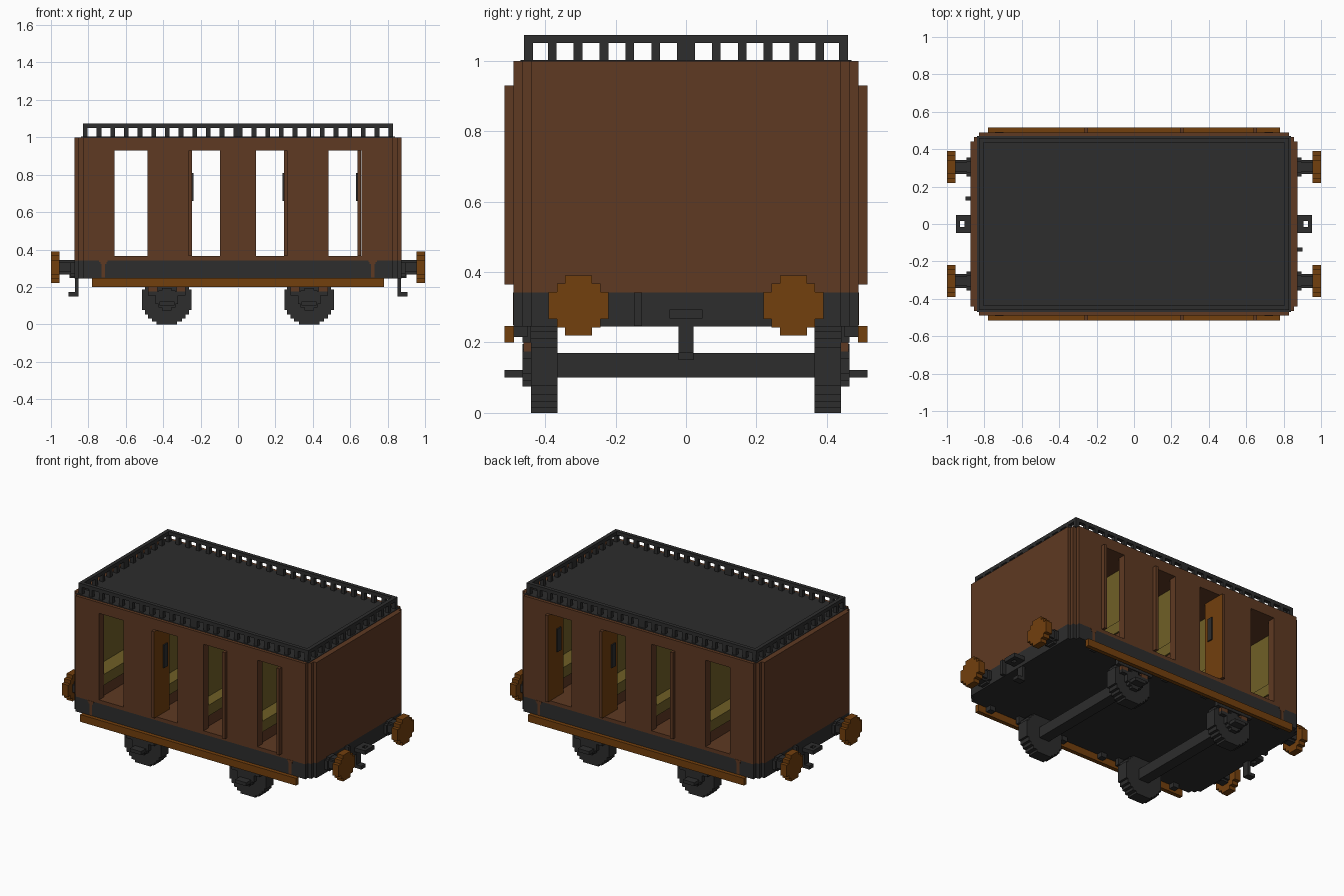
import bpy, bmesh
from mathutils import Vector

cube = bpy.data.objects.get("Cube")
if cube:
    bpy.data.objects.remove(cube, do_unlink=True)


def material(name, rgb):
    m = bpy.data.materials.new(name)
    m.use_nodes = True
    m.diffuse_color = (*rgb, 1)
    m.node_tree.nodes["Principled BSDF"].inputs["Base Color"].default_value = (*rgb, 1)
    return m


BROWN = material("brown wood", (0.112, 0.041, 0.016))
ORANGE = material("orange wood", (0.17, 0.05, 0.004))
DARK = material("dark iron", (0.026, 0.026, 0.026))
OLIVE = material("olive cushion", (0.16, 0.115, 0.02))


def finish(name, bm, *mats):
    mesh = bpy.data.meshes.new(name)
    bmesh.ops.recalc_face_normals(bm, faces=bm.faces)
    bm.to_mesh(mesh)
    bm.free()
    for m in mats:
        mesh.materials.append(m)
    ob = bpy.data.objects.new(name, mesh)
    bpy.context.collection.objects.link(ob)
    return ob


def boxes(name, mat, spans):
    """One object from boxes given as (x0, x1, y0, y1, z0, z1)."""
    bm = bmesh.new()
    for x0, x1, y0, y1, z0, z1 in spans:
        vs = bmesh.ops.create_cube(bm, size=1)["verts"]
        for v in vs:
            v.co = Vector(((x0 + x1) / 2 + v.co.x * (x1 - x0),
                           (y0 + y1) / 2 + v.co.y * (y1 - y0),
                           (z0 + z1) / 2 + v.co.z * (z1 - z0)))
    return finish(name, bm, mat)


def flip(span, sx, sy):
    """Mirror a box span in x and / or y."""
    x0, x1, y0, y1, z0, z1 = span
    xs, ys = sorted((x0 * sx, x1 * sx)), sorted((y0 * sy, y1 * sy))
    return (*xs, *ys, z0, z1)


def both_sides(spans):
    return [flip(s, 1, sy) for s in spans for sy in (-1, 1)]


def both_ends(spans):
    return [flip(s, k, k) for s in spans for k in (-1, 1)]


def stepped_outline(steps):
    """Closed outline with stair-stepped corners from one quadrant's steps."""
    q = []
    for i, (a, b) in enumerate(steps):
        q.append((a, b))
        if i + 1 < len(steps):
            q.append((steps[i + 1][0], b))
    r = q[::-1]
    return (q + [(-a, b) for a, b in r] + [(-a, -b) for a, b in q] + [(a, -b) for a, b in r])


def prism(name, mat, steps, axis, centre, lo, hi):
    """Extrude a stepped outline along an axis from lo to hi."""
    bm = bmesh.new()

    def place(a, b, h):
        if axis == "x":
            return (h, centre[0] + a, centre[1] + b)
        if axis == "y":
            return (centre[0] + a, h, centre[1] + b)
        return (centre[0] + a, centre[1] + b, h)
    face = bm.faces.new([bm.verts.new(place(a, b, lo)) for a, b in stepped_outline(steps)])
    top = bmesh.ops.extrude_face_region(bm, geom=[face])["geom"]
    shift = Vector(place(0, 0, hi)) - Vector(place(0, 0, lo))
    bmesh.ops.translate(bm, vec=shift, verts=[g for g in top if isinstance(g, bmesh.types.BMVert)])
    return finish(name, bm, mat)


# Body shell: chassis, floor, ceiling, roof
BODY = [(0.875, 0.44), (0.855, 0.465), (0.83, 0.49)]
prism("chassis", DARK, BODY, "z", (0, 0), 0.245, 0.342)
prism("floor", BROWN, BODY, "z", (0, 0), 0.342, 0.365)
prism("ceiling", BROWN, BODY, "z", (0, 0), 0.93, 1.0)
boxes("roof_plate", DARK, [(-0.84, 0.84, -0.47, 0.47, 0.998, 1.003)])

# Side wall pillars between the door openings
PILLARS = [(-0.83, -0.66), (-0.485, -0.265), (-0.095, 0.095), (0.265, 0.485), (0.66, 0.83)]
boxes("side_walls", BROWN, both_sides([(a, b, 0.44, 0.49, 0.365, 0.93) for a, b in PILLARS]))

# End walls with stepped corners
boxes("end_walls", BROWN, both_ends([
    (0.83, 0.855, -0.465, 0.465, 0.365, 0.93),
    (0.855, 0.875, -0.44, 0.44, 0.365, 0.93)]))

# Brown seams on the chassis sides, with a stepped flare at the top
seams = []
for sx in (-1, 1):
    for half, z0, z1 in ((0.01, 0.25, 0.342), (0.016, 0.322, 0.342), (0.022, 0.334, 0.342)):
        seams.append((sx * 0.72 - half, sx * 0.72 + half, 0.488, 0.492, z0, z1))
boxes("chassis_seams", BROWN, both_sides(seams))

# Running boards and their brackets
boxes("running_boards", ORANGE, both_sides([(-0.78, 0.78, 0.488, 0.515, 0.2, 0.247)]))
boxes("board_brackets", DARK, both_sides(
    [(x - 0.02, x + 0.02, 0.45, 0.49, 0.215, 0.246) for x in (-0.7, -0.15, 0.15, 0.7)]))

# Compartment seats: back in the middle of each pillar, a cushion on both faces
cushions, bases, backs = [], [], []
for a, b in PILLARS:
    a, b = a + 0.003, b - 0.003
    cushions.append((a, b, -0.44, 0.44, 0.44, 0.51))
    bases.append((a + 0.01, b - 0.01, -0.44, 0.44, 0.365, 0.44))
    if a < -0.7:
        backs.append((a, a + 0.06, -0.44, 0.44, 0.51, 0.93))
    elif b > 0.7:
        backs.append((b - 0.06, b, -0.44, 0.44, 0.51, 0.93))
    else:
        m = (a + b) / 2
        backs.append((m - 0.02, m + 0.02, -0.44, 0.44, 0.51, 0.93))
boxes("seat_cushions", OLIVE, cushions)
boxes("seat_backs", OLIVE, backs)
boxes("seat_bases", BROWN, bases)

# Open doors: the face towards the opening is orange and carries a handle
for x, inward in ((-0.255, 1), (0.255, -1), (0.648, -1)):
    doors = boxes("open_doors", BROWN,
                  both_sides([(x - 0.01, x + 0.01, 0.355, 0.515, 0.365, 0.93)]))
    doors.data.materials.append(ORANGE)
    for p in doors.data.polygons:
        if p.normal.x * inward > 0.5:
            p.material_index = 1
    hx = x + inward * 0.01
    boxes("door_handles", DARK, both_sides(
        [(min(hx, hx + inward * 0.008), max(hx, hx + inward * 0.008), 0.385, 0.425, 0.66, 0.81)]))

# Roof railing: top rail and evenly spaced posts
rail = both_sides([(-0.83, 0.83, 0.435, 0.46, 1.05, 1.073)])
rail += both_ends([(0.805, 0.83, -0.435, 0.435, 1.05, 1.073)])
boxes("roof_rail", DARK, rail)
posts = []
for k in range(12):
    x = 0.0125 + 0.0731 * k
    for sx in (-1, 1):
        posts += both_sides([(sx * x - 0.0125, sx * x + 0.0125, 0.435, 0.46, 1.0, 1.05)])
for k in range(6):
    y = 0.0125 + 0.0735 * k
    for sy in (-1, 1):
        posts += both_ends([(0.805, 0.83, sy * y - 0.0125, sy * y + 0.0125, 1.0, 1.05)])
boxes("rail_posts", DARK, posts)

# Wheels, axles, axle boxes and springs
WHEEL = [(0.132, 0.055), (0.118, 0.08), (0.1, 0.1), (0.08, 0.118), (0.055, 0.132)]
HUB = [(0.06, 0.025), (0.045, 0.045), (0.025, 0.06)]
for x in (-0.38, 0.38):
    for s in (-1, 1):
        prism("wheel", DARK, WHEEL, "y", (x, 0.132), s * 0.365, s * 0.44)
        prism("axle_box", DARK, HUB, "y", (x, 0.135), s * 0.44, s * 0.465)
    boxes("axle", DARK, [(x - 0.036, x + 0.036, -0.37, 0.37, 0.1, 0.17)])
    boxes("axle_step", DARK, both_sides([
        (x - 0.04, x + 0.04, 0.44, 0.515, 0.1, 0.122),
        (x - 0.1, x + 0.1, 0.44, 0.465, 0.155, 0.175),
        (x - 0.13, x + 0.13, 0.44, 0.465, 0.2, 0.246)]))
    boxes("spring_blocks", BROWN, both_sides(
        [(x + s * 0.075 - 0.025, x + s * 0.075 + 0.025, 0.44, 0.462, 0.175, 0.2) for s in (-1, 1)]))

# Buffers: round stepped heads on shanks
HEAD = [(0.085, 0.038), (0.062, 0.062), (0.038, 0.085)]
SHANK = [(0.038, 0.025), (0.025, 0.038)]
for sx in (-1, 1):
    for y in (-0.305, 0.305):
        prism("buffer_head", ORANGE, HEAD, "x", (y, 0.305), sx * 0.955, sx)
        prism("buffer_shank", DARK, SHANK, "x", (y, 0.305), sx * 0.87, sx * 0.955)
        prism("buffer_collar", DARK, [(0.05, 0.03), (0.03, 0.045)], "x", (y, 0.3),
              sx * 0.87, sx * 0.895)

# Coupling ring, hanging pipe and lever on both ends
boxes("coupling_ring", DARK, both_ends([
    (0.87, 0.905, -0.047, 0.047, 0.268, 0.294),
    (0.905, 0.93, -0.047, -0.015, 0.268, 0.294),
    (0.905, 0.93, 0.015, 0.047, 0.268, 0.294),
    (0.93, 0.952, -0.047, 0.047, 0.268, 0.294)]))
boxes("hanging_pipe", DARK, both_ends([
    (0.852, 0.872, -0.022, 0.022, 0.15, 0.25),
    (0.872, 0.907, -0.022, 0.022, 0.15, 0.172)]))
boxes("end_lever", DARK, both_ends([(0.87, 0.9, -0.147, -0.125, 0.247, 0.342)]))
